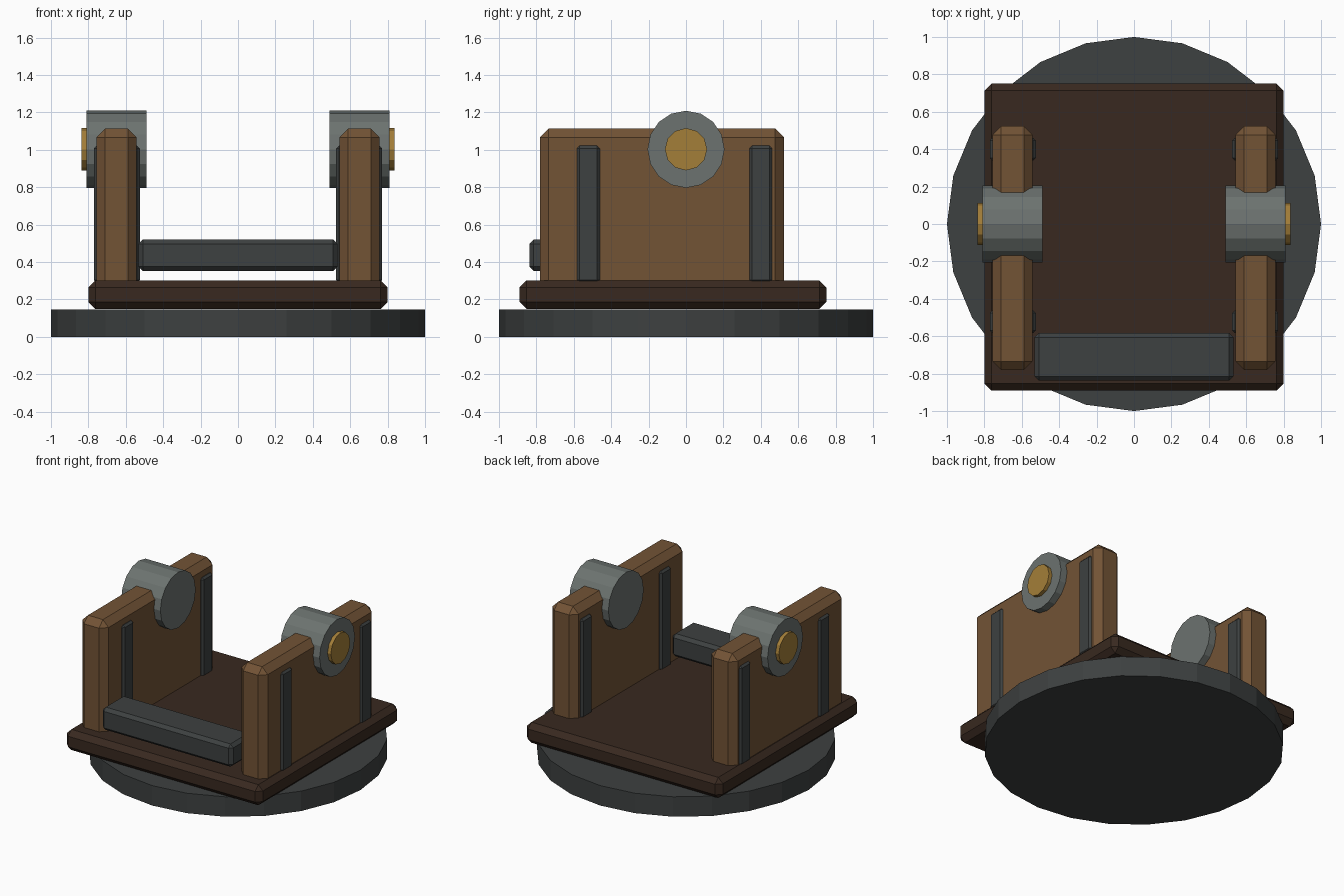
import bpy, bmesh
from math import pi
from mathutils import Matrix, Vector

if "Cube" in bpy.data.objects:
    bpy.data.objects.remove(bpy.data.objects["Cube"])


def material(name, rgb):
    m = bpy.data.materials.new(name)
    m.diffuse_color = (*rgb, 1)
    m.use_nodes = True
    m.node_tree.nodes["Principled BSDF"].inputs["Base Color"].default_value = m.diffuse_color
    return m


WOOD = material("oak", (0.17, 0.087, 0.036))
DARK_WOOD = material("dark_oak", (0.04, 0.022, 0.014))
IRON = material("iron", (0.047, 0.052, 0.052))
STEEL = material("steel", (0.15, 0.17, 0.16))
BRASS = material("brass", (0.37, 0.21, 0.04))


def finish(bm, name, mat):
    bmesh.ops.recalc_face_normals(bm, faces=bm.faces)
    me = bpy.data.meshes.new(name)
    bm.to_mesh(me)
    bm.free()
    me.materials.append(mat)
    ob = bpy.data.objects.new(name, me)
    bpy.context.collection.objects.link(ob)
    return ob


def box(name, lo, hi, chamfer, mat):
    """Box between two corners with every edge chamfered."""
    lo, hi = Vector(lo), Vector(hi)
    bm = bmesh.new()
    bmesh.ops.create_cube(bm, size=1, matrix=Matrix.Translation((lo + hi) / 2)
                          @ Matrix.Diagonal((*(hi - lo), 1)))
    bmesh.ops.bevel(bm, geom=bm.edges[:], offset=chamfer, segments=1,
                    profile=0.5, affect='EDGES')
    return finish(bm, name, mat)


def cylinder(name, radius, length, sides, matrix, mat):
    bm = bmesh.new()
    bmesh.ops.create_cone(bm, cap_ends=True, segments=sides, radius1=radius,
                          radius2=radius, depth=length, matrix=matrix)
    return finish(bm, name, mat)


# Turntable and deck
cylinder("turntable", 1.0, 0.147, 24, Matrix.Translation((0, 0, 0.0735)), IRON)
box("deck", (-0.80, -0.89, 0.15), (0.80, 0.75, 0.302), 0.037, DARK_WOOD)

# Front cross bar between the cheeks
box("cross_bar", (-0.532, -0.838, 0.352), (0.532, -0.583, 0.52), 0.023, IRON)

for side, s in (("left", -1), ("right", 1)):
    def span(a, b):
        return sorted((s * a, s * b))

    # Wooden cheek
    x0, x1 = span(0.543, 0.757)
    box(side + "_cheek", (x0, -0.78, 0.24), (x1, 0.523, 1.113), 0.046, WOOD)

    # Iron straps showing on both faces of the cheek
    x0, x1 = span(0.525, 0.771)
    for where, y in (("front", -0.522), ("back", 0.40)):
        box(f"{side}_{where}_strap", (x0, y - 0.061, 0.29),
            (x1, y + 0.061, 1.022), 0.014, IRON)

    # Bearing drum and its brass cap
    for part, r, a, b, n, mat in (("bearing", 0.206, 0.49, 0.81, 16, STEEL),
                                  ("bearing_cap", 0.113, 0.76, 0.837, 12, BRASS)):
        mx = Matrix.Translation((s * (a + b) / 2, 0, 1.003)) @ Matrix.Rotation(pi / 2, 4, 'Y')
        cylinder(f"{side}_{part}", r, b - a, n, mx, mat)
